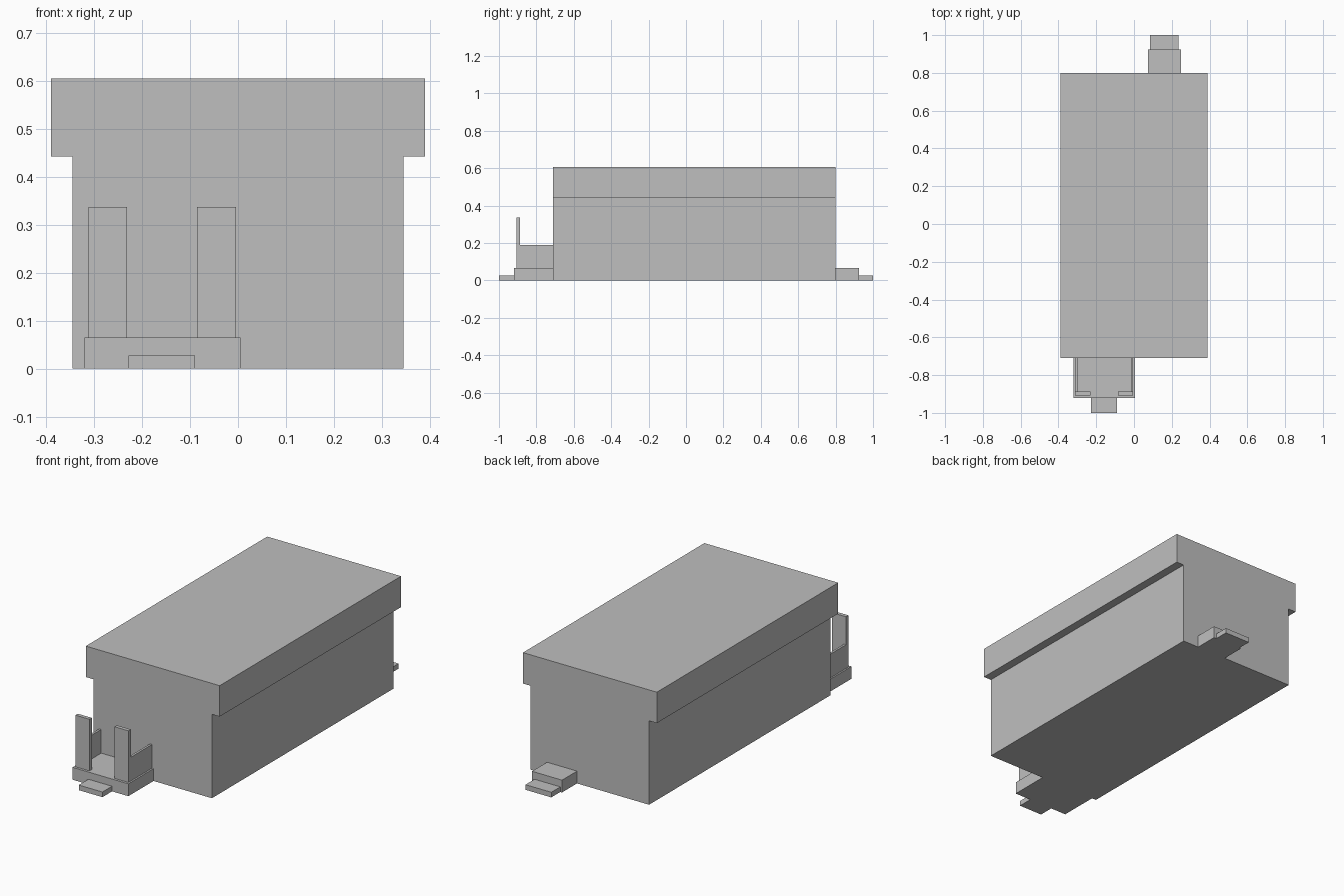
import bpy
import bmesh

default = bpy.data.objects.get("Cube")
if default:
    bpy.data.objects.remove(default, do_unlink=True)

# Single flat grey
grey = bpy.data.materials.new("plain_grey")
grey.use_nodes = True
colour = (0.52, 0.52, 0.52, 1)
grey.diffuse_color = colour
grey.node_tree.nodes["Principled BSDF"].inputs["Base Color"].default_value = colour


def box(name, xs, ys, zs):
    """Axis-aligned box from its x, y and z extents."""
    mesh = bpy.data.meshes.new(name)
    bm = bmesh.new()
    bmesh.ops.create_cube(bm, size=1)
    for v in bm.verts:
        v.co = [a + (b - a) * (c + 0.5) for c, (a, b) in zip(v.co, (xs, ys, zs))]
    bm.to_mesh(mesh)
    bm.free()
    mesh.materials.append(grey)
    obj = bpy.data.objects.new(name, mesh)
    bpy.context.collection.objects.link(obj)
    return obj


FRONT, BACK = -0.71, 0.80
EAVES, DECK, STEP = 0.442, 0.065, 0.027

# Main building and its flat, overhanging roof
box("walls", (-0.345, 0.345), (FRONT, BACK), (0, EAVES))
box("roof", (-0.39, 0.39), (FRONT, BACK), (EAVES, 0.605))

# Front porch with its step
box("porch_deck", (-0.32, 0.005), (-0.92, FRONT), (0, DECK))
box("porch_step", (-0.228, -0.09), (-1, -0.92), (0, STEP))

# Posts and side rails, mirrored about the porch centre
centre = -0.158
for side, label in ((-1, "right"), (1, "left")):
    outer = centre + side * 0.154
    post = sorted((outer, outer - side * 0.081))
    rail = sorted((outer, outer - side * 0.012))
    box(label + "_porch_post", post, (-0.907, -0.887), (DECK, 0.337))
    box(label + "_porch_rail", rail, (-0.887, FRONT), (DECK, 0.19))

# Back door landing with its step
box("back_landing", (0.075, 0.25), (BACK, 0.925), (0, DECK))
box("back_step", (0.085, 0.235), (0.925, 1), (0, STEP))
